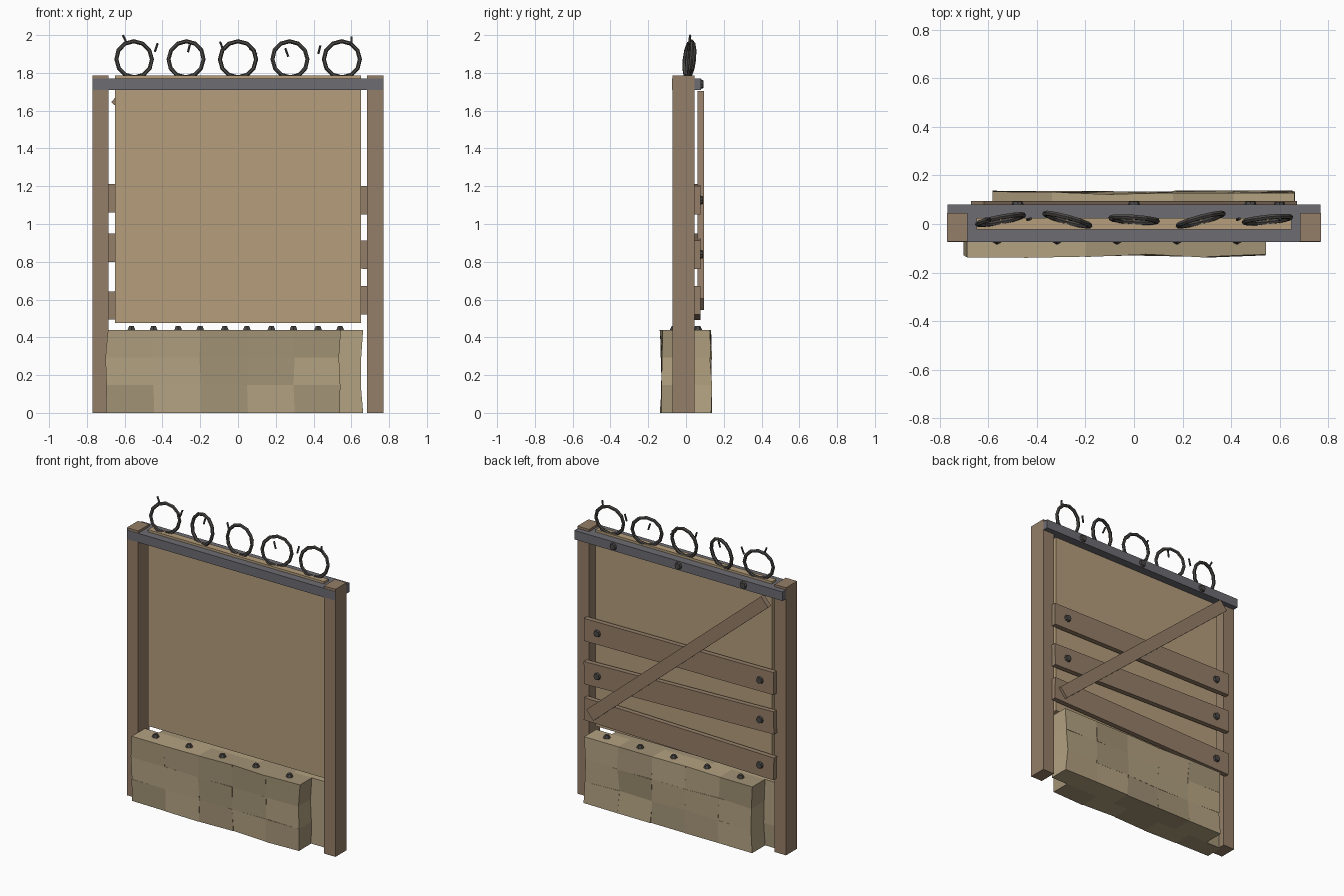
import bpy, bmesh, math, random
from mathutils import Vector, Matrix

if "Cube" in bpy.data.objects:
    bpy.data.objects.remove(bpy.data.objects["Cube"])

random.seed(4)


def material(name, rgb):
    m = bpy.data.materials.new(name)
    m.diffuse_color = (*rgb, 1)
    m.use_nodes = True
    m.node_tree.nodes["Principled BSDF"].inputs["Base Color"].default_value = m.diffuse_color
    return m


WOOD = material("wood", (0.30, 0.21, 0.14))
PANEL = material("pale_board", (0.46, 0.34, 0.20))
STEEL = material("steel", (0.15, 0.15, 0.17))
DARK = material("dark_iron", (0.07, 0.065, 0.06))
STONES = [material("stone_light", (0.45, 0.36, 0.22)), material("stone_dark", (0.36, 0.29, 0.18))]


def finish(name, bm, mat):
    bmesh.ops.recalc_face_normals(bm, faces=bm.faces)
    me = bpy.data.meshes.new(name)
    bm.to_mesh(me)
    bm.free()
    me.materials.append(mat)
    ob = bpy.data.objects.new(name, me)
    bpy.context.collection.objects.link(ob)
    return ob


def box(name, lo, hi, mat):
    bm = bmesh.new()
    bmesh.ops.create_cube(bm, size=1)
    for v in bm.verts:
        v.co = [(a + b) / 2 + c * (b - a) for a, b, c in zip(lo, hi, v.co)]
    return finish(name, bm, mat)


def rod(name, a, b, r, mat, sides=8, r2=None):
    """Cylinder or cone between two points."""
    a, b = Vector(a), Vector(b)
    bm = bmesh.new()
    bmesh.ops.create_cone(bm, cap_ends=True, segments=sides, radius1=r,
                          radius2=r if r2 is None else r2, depth=(b - a).length)
    rot = (b - a).to_track_quat('Z', 'Y').to_matrix().to_4x4()
    bm.transform(Matrix.Translation((a + b) / 2) @ rot)
    return finish(name, bm, mat)


def plank(name, a, b, y0, y1, width):
    """Board in the xz plane between two (x, z) end centres."""
    d = Vector((b[0] - a[0], b[1] - a[1]))
    ob = box(name, (-d.length / 2, y0, -width / 2), (d.length / 2, y1, width / 2), WOOD)
    ob.location = ((a[0] + b[0]) / 2, 0, (a[1] + b[1]) / 2)
    ob.rotation_euler.y = -math.atan2(d.y, d.x)
    return ob


# Frame: posts, sheet and top rail
box("left_post", (-0.77, -0.072, 0), (-0.686, 0.045, 1.785), WOOD)
box("right_post", (0.684, -0.072, 0), (0.77, 0.045, 1.785), WOOD)
box("sheet_panel", (-0.65, -0.022, 0.475), (0.65, 0.024, 1.785), PANEL)
box("top_rail", (-0.768, -0.074, 1.71), (0.768, 0.08, 1.77), STEEL)
for x in (-0.48, 0, 0.48):
    rod("rail_bolt", (x, 0.078, 1.74), (x, 0.092, 1.74), 0.026, DARK, 8, 0.02)

# Rear planks with bolts, and the diagonal brace
for zl, zr in ((1.137, 1.125), (0.875, 0.837), (0.568, 0.597)):
    plank("rear_plank", (-0.70, zl), (0.70, zr), 0.043, 0.076, 0.15)
    for x in (-0.6, 0.6):
        z = zl + (zr - zl) * (x + 0.7) / 1.4
        rod("plank_bolt", (x, 0.074, z), (x, 0.09, z), 0.025, DARK, 8, 0.02)
plank("diagonal_brace", (-0.645, 1.675), (0.645, 0.575), 0.06, 0.094, 0.08)

# Two offset layers of rough stone blocks
ROW, N, W = 0.44 / 3, 5, 0.247
for side, x0 in ((-1, -0.695), (1, -0.578)):
    def edge(i, j):
        dx = random.uniform(-0.008, 0.008)
        return x0 + i * W + dx, side * random.uniform(0.122, 0.138)
    grid = {(i, j): edge(i, j) for i in range(N + 1) for j in range(4)}
    for j in range(3):
        for i in range(N):
            bm = bmesh.new()
            bmesh.ops.create_cube(bm, size=1)
            for v in bm.verts:
                gi, gj = i + (v.co.x > 0), j + (v.co.z > 0)
                x, y = grid[gi, gj]
                outer = v.co.y * side > 0
                shift = side * random.uniform(-0.003, 0.003)
                v.co = (x, y + shift if outer else 0, gj * ROW)
            finish("stone_block", bm, STONES[(i + j + random.randint(0, 1)) % 2])
    # Studs on the top course
    for i in range(N):
        x = x0 + (i + 0.53) * W
        rod("wall_stud", (x, side * 0.062, 0.435), (x, side * 0.062, 0.46), 0.025, DARK, 6, 0.014)

# Wire coils standing on the rail
for x, turn in zip((-0.55, -0.275, 0, 0.275, 0.55), (11, -15, -4, 15, 6)):
    R, r, SEG, SIDES = 0.096, 0.011, 12, 6
    bm = bmesh.new()
    rings = []
    for k in range(SEG):
        a = 2 * math.pi * k / SEG
        rings.append([bm.verts.new(((R + r * math.cos(t)) * math.cos(a), r * math.sin(t),
                                    (R + r * math.cos(t)) * math.sin(a)))
                      for t in (2 * math.pi * s / SIDES for s in range(SIDES))])
    for k in range(SEG):
        p, q = rings[k], rings[(k + 1) % SEG]
        for s in range(SIDES):
            bm.faces.new((p[s], p[(s + 1) % SIDES], q[(s + 1) % SIDES], q[s]))
    ob = finish("wire_coil", bm, DARK)
    ob.location = (x, 0.018, 1.872)
    ob.rotation_euler = (math.radians(-6), 0, math.radians(turn))

# Loose barbs
for x1, z1, x2, z2 in ((-0.61, 2.0, -0.593, 1.965), (-0.425, 1.957, -0.44, 1.912),
                       (-0.255, 1.95, -0.265, 1.91), (-0.095, 1.965, -0.08, 1.925),
                       (0.06, 1.93, 0.1, 1.897), (0.25, 1.93, 0.266, 1.886),
                       (0.436, 1.945, 0.425, 1.90), (0.602, 1.992, 0.6, 1.955)):
    rod("wire_barb", (x1, 0.022, z1), (x2, 0.018, z2), 0.006, DARK, 5)
